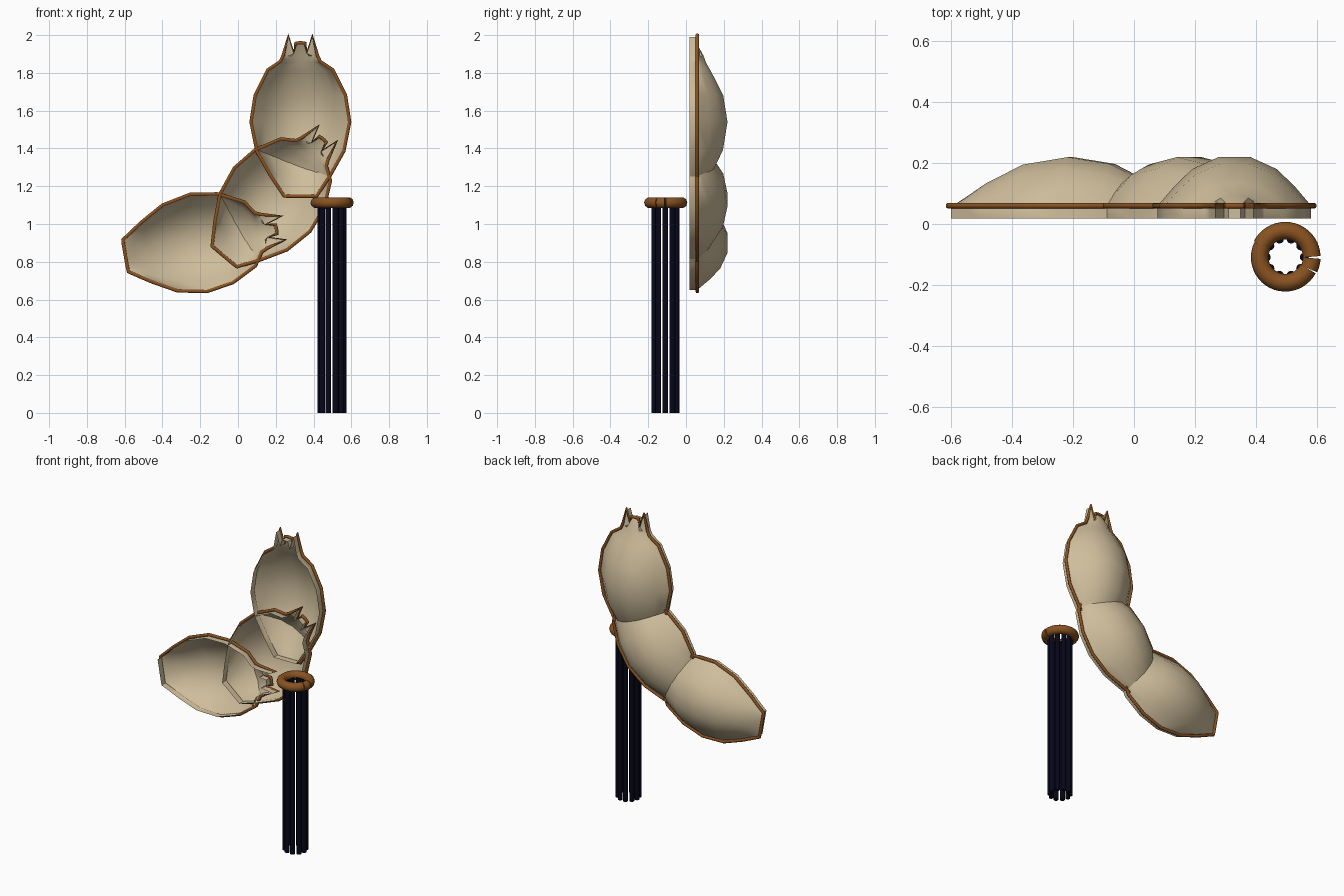
import bpy, bmesh
from math import sin, cos, radians, pi
from mathutils import Matrix, Vector

if "Cube" in bpy.data.objects:
    bpy.data.objects.remove(bpy.data.objects["Cube"])


def material(name, rgb):
    m = bpy.data.materials.new(name)
    m.use_nodes = True
    m.diffuse_color = (*rgb, 1)
    bsdf = m.node_tree.nodes["Principled BSDF"]
    bsdf.inputs["Base Color"].default_value = (*rgb, 1)
    bsdf.inputs["Roughness"].default_value = 0.7
    return m


CREAM = material("cream", (0.62, 0.51, 0.33))
BROWN = material("brown", (0.25, 0.085, 0.015))
NAVY = material("dark navy", (0.002, 0.002, 0.011))


def finish(obj, mat, angle=40):
    obj.data.materials.append(mat)
    bpy.ops.object.select_all(action="DESELECT")
    obj.select_set(True)
    bpy.context.view_layer.objects.active = obj
    bpy.ops.object.shade_smooth_by_angle(angle=radians(angle))


def mesh_object(name, bm, mat, angle=40):
    mesh = bpy.data.meshes.new(name)
    bm.to_mesh(mesh)
    bm.free()
    obj = bpy.data.objects.new(name, mesh)
    bpy.context.collection.objects.link(obj)
    finish(obj, mat, angle)


def tube(name, points, radius, mat, cyclic):
    curve = bpy.data.curves.new(name, "CURVE")
    curve.dimensions = "3D"
    curve.bevel_depth = radius
    curve.bevel_resolution = 3
    curve.use_fill_caps = True
    spline = curve.splines.new("POLY")
    spline.points.add(len(points) - 1)
    for p, co in zip(spline.points, points):
        p.co = (*co, 1)
    spline.use_cyclic_u = cyclic
    obj = bpy.data.objects.new(name, curve)
    bpy.context.collection.objects.link(obj)
    bpy.ops.object.select_all(action="DESELECT")
    obj.select_set(True)
    bpy.context.view_layer.objects.active = obj
    bpy.ops.object.convert(target="MESH")
    finish(bpy.context.object, mat, 60)


# Shell rows: height, half width, dome depth
ROWS = [(0.006, 0.082, 0), (0.05, 0.109, 0.032), (0.115, 0.152, 0.076),
        (0.24, 0.222, 0.138), (0.39, 0.252, 0.163), (0.53, 0.23, 0.14),
        (0.66, 0.165, 0.073), (0.705, 0.098, 0.046), (0.74, 0.082, 0.034)]
# Half cross-section: side fraction, depth fraction
SECTION = [(1, 0), (0.78, 0.4), (0.55, 0.74), (0.21, 0.98)]
# Half crown: side, height of the pointed tips and notches
CROWN = [(0.063, 0.84), (0.035, 0.752), (0.02, 0.80), (0.007, 0.80)]
RIM_Y, LIP_Y = 0.06, 0.018


def mirrored(half):
    return [(-a, b) for a, b in half] + [(a, b) for a, b in reversed(half)]


def pushed_out(points, distance):
    """Move a clockwise outline in the xz plane outwards."""
    result = []
    for i, p in enumerate(points):
        before = (p - points[i - 1]).normalized()
        after = (points[(i + 1) % len(points)] - p).normalized()
        along = before + after
        result.append(p + Vector((-along.z, 0, along.x)).normalized() * distance)
    return result


def shell(label, x, z, angle):
    place = Matrix.Translation((x, 0, z)) @ Matrix.Rotation(radians(angle), 4, "Y")
    bm = bmesh.new()
    grid = [[bm.verts.new((u * w, RIM_Y + f * d, t)) for u, f in mirrored(SECTION)]
            for t, w, d in ROWS]
    grid.append([bm.verts.new((a, RIM_Y, b)) for a, b in mirrored(CROWN)])
    for low, high in zip(grid, grid[1:]):
        for i in range(len(low) - 1):
            bm.faces.new((low[i], high[i], high[i + 1], low[i + 1]))
    # Outline of the opening, shared by the lip and the rim tube
    outline = ([r[0] for r in grid] + grid[-1][1:-1]
               + [r[-1] for r in reversed(grid)] + grid[0][-2:0:-1])
    path = [place @ p for p in pushed_out([v.co.copy() for v in outline], 0.009)]
    front = [bm.verts.new((v.co.x, LIP_Y, v.co.z)) for v in outline]
    for i in range(len(outline)):
        j = (i + 1) % len(outline)
        bm.faces.new((outline[i], outline[j], front[j], front[i]))
    bmesh.ops.recalc_face_normals(bm, faces=bm.faces)
    bm.transform(place)
    mesh_object(label + "_shell", bm, CREAM)
    tube(label + "_rim", path, 0.0095, BROWN, True)


shell("upper", 0.33, 1.15, 0)
shell("middle", -0.07, 0.83, 40)
shell("lower", -0.593, 0.832, 80)

# Ring of thin rods
CENTRE = Vector((0.497, -0.109, 0))
bm = bmesh.new()
for k in range(10):
    a = 2 * pi * k / 10
    spot = CENTRE + Vector((0.0625 * cos(a), 0.0625 * sin(a), 0.555))
    bmesh.ops.create_cone(bm, cap_ends=True, segments=12, radius1=0.0147,
                          radius2=0.0147, depth=1.11,
                          matrix=Matrix.Translation(spot))
mesh_object("rods", bm, NAVY)


# Split collar around the top of the rods
def collar(name, start, end, radius):
    steps = max(4, int((end - start) / 8))
    angles = [radians(start + (end - start) * i / steps) for i in range(steps + 1)]
    tube(name, [CENTRE + Vector((radius * cos(a), radius * sin(a), 1.113))
                for a in angles], 0.029, BROWN, False)


collar("collar_back", 1, 154, 0.087)
collar("collar_front", 153, 333, 0.084)
collar("collar_clasp", 334, 358, 0.087)
